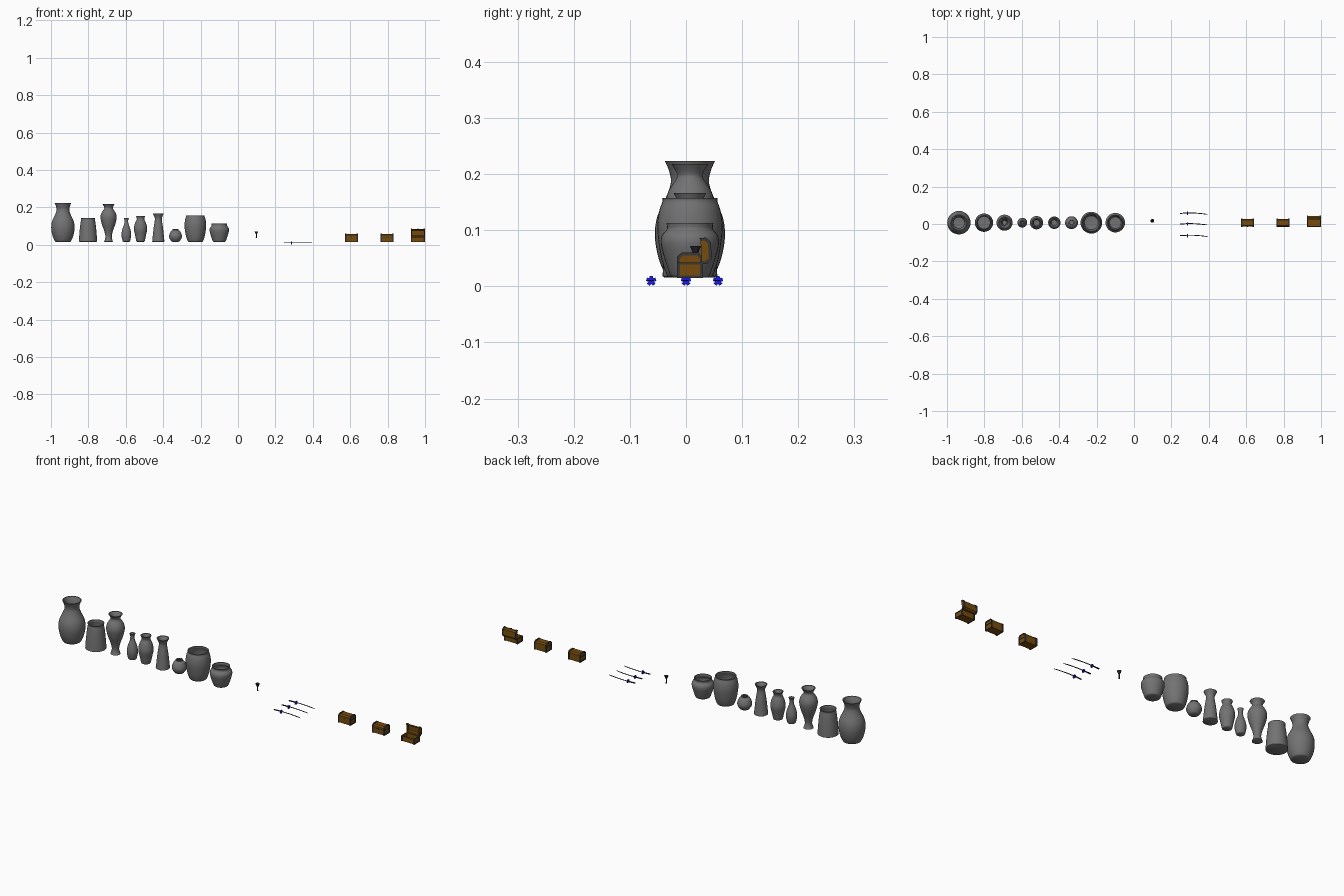
import bpy, bmesh, math
from mathutils import Vector, Matrix

if "Cube" in bpy.data.objects:
    bpy.data.objects.remove(bpy.data.objects["Cube"])


def material(name, rgb):
    m = bpy.data.materials.new(name)
    m.diffuse_color = (*rgb, 1)
    m.use_nodes = True
    m.node_tree.nodes["Principled BSDF"].inputs["Base Color"].default_value = m.diffuse_color
    return m


CLAY = material("clay", (0.17, 0.17, 0.17))
WOOD = material("wood", (0.18, 0.07, 0.004))
IRON = material("iron", (0.04, 0.04, 0.04))
BLUE = material("blue", (0.01, 0.01, 0.8))
DARK = material("dark", (0.02, 0.02, 0.02))


def finish(name, bm, mat=None, smooth=None):
    bmesh.ops.recalc_face_normals(bm, faces=bm.faces)
    me = bpy.data.meshes.new(name)
    bm.to_mesh(me)
    bm.free()
    ob = bpy.data.objects.new(name, me)
    bpy.context.collection.objects.link(ob)
    if mat:
        me.materials.append(mat)
    if smooth:
        bpy.ops.object.select_all(action='DESELECT')
        ob.select_set(True)
        bpy.context.view_layer.objects.active = ob
        bpy.ops.object.shade_smooth_by_angle(angle=math.radians(smooth))
    return ob


def lathe(name, x, y, pts, mat=None, seg=32):
    bm = bmesh.new()
    rings = [[bm.verts.new((x + r * math.cos(2 * math.pi * i / seg),
                            y + r * math.sin(2 * math.pi * i / seg), z))
              for i in range(seg)] for r, z in pts]
    for a, b in zip(rings, rings[1:]):
        for i in range(seg):
            j = (i + 1) % seg
            bm.faces.new((a[i], a[j], b[j], b[i]))
    bm.faces.new(rings[0])
    bm.faces.new(rings[-1])
    return finish(name, bm, mat, 50)


def spline(pts, n=4):
    # Catmull-Rom smoothing of a (radius, height) profile
    p = [Vector(q) for q in [pts[0], *pts, pts[-1]]]
    out = []
    for i in range(1, len(p) - 2):
        a, b, c, d = p[i - 1:i + 3]
        for k in range(n):
            t = k / n
            out.append(0.5 * (2 * b + (c - a) * t + (2 * a - 5 * b + 4 * c - d) * t * t
                              + (3 * b - a - 3 * c + d) * t ** 3))
    return [tuple(q) for q in out + [p[-1]]]


def prism(name, profile, x0, x1, mat, rot=None):
    # (y, z) outline extruded along x
    bm = bmesh.new()
    a = [bm.verts.new((x0, *q)) for q in profile]
    b = [bm.verts.new((x1, *q)) for q in profile]
    n = len(profile)
    bm.faces.new(a)
    bm.faces.new(b)
    for i in range(n):
        j = (i + 1) % n
        bm.faces.new((a[i], a[j], b[j], b[i]))
    if rot:
        pivot, ang = rot
        bmesh.ops.rotate(bm, verts=bm.verts, cent=pivot, matrix=Matrix.Rotation(ang, 3, 'X'))
    return finish(name, bm, mat)


def rect(y0, y1, z0, z1):
    return [(y0, z0), (y1, z0), (y1, z1), (y0, z1)]


# vases: centre x and outer profile (radius, z)
F = 0.016
VASES = [
    (-0.936, [(.042, F), (.056, .05), (.0625, .09), (.058, .125), (.042, .16), (.034, .185), (.037, .205), (.0445, .223)]),
    (-0.802, [(.049, F), (.046, .06), (.041, .11), (.037, .135), (.039, .143)]),
    (-0.692, [(.024, F), (.017, .04), (.022, .07), (.036, .11), (.043, .145), (.038, .17), (.024, .192), (.024, .203), (.033, .218)]),
    (-0.597, [(.019, F), (.026, .05), (.022, .08), (.012, .11), (.010, .13), (.014, .144)]),
    (-0.521, [(.022, F), (.029, .05), (.0355, .085), (.029, .117), (.020, .137), (.025, .155)]),
    (-0.426, [(.033, F), (.031, .035), (.025, .09), (.019, .13), (.020, .147), (.029, .166)]),
    (-0.334, [(.020, F), (.032, .034), (.034, .05), (.026, .07), (.016, .078), (.017, .083)]),
    (-0.228, [(.040, F), (.051, .05), (.058, .10), (.055, .133), (.049, .151), (.0495, .157)]),
    (-0.100, [(.034, F), (.044, .045), (.0515, .074), (.050, .090), (.041, .102), (.042, .113)]),
]
for k, (x, prof) in enumerate(VASES, 1):
    outer = spline(prof)
    inner = [(r - 0.005, z if z > prof[-1][1] - .001 else max(z, F + .005)) for r, z in reversed(outer)]
    foot = [(outer[0][0] - .003, F), (outer[0][0], F + .002)]
    lathe(f"vase_{k}", x, 0.007, foot + outer[1:] + inner, CLAY)

# small goblet
lathe("goblet", 0.098, 0.017, [(.004, .035), (.003, .040), (.003, .056), (.006, .062), (.010, .072),
                               (.008, .072), (.003, .062)], DARK, 12)


# slightly curved swords lying flat
def sword_strip(name, yc, x0, x1, width, thick, mat, tip=1.0, n=8):
    bm = bmesh.new()
    rings = []
    for i in range(n + 1):
        t = i / n
        x = x0 + (x1 - x0) * t
        y = yc + 0.002 - 0.9 * (x - 0.30) ** 2
        w = width / 2 * (tip if i == n else 1)
        rings.append([bm.verts.new((x, y + sy * w, 0.0105 + sz * thick / 2))
                      for sy, sz in ((-1, -1), (1, -1), (1, 1), (-1, 1))])
    for a, b in zip(rings, rings[1:]):
        for i in range(4):
            j = (i + 1) % 4
            bm.faces.new((a[i], a[j], b[j], b[i]))
    bm.faces.new(rings[0])
    bm.faces.new(rings[-1])
    finish(name, bm, mat)


for k, yc in enumerate((-0.062, 0.0, 0.057), 1):
    sword_strip(f"sword_handle_{k}", yc, 0.246, 0.286, 0.005, 0.004, DARK)
    sword_strip(f"sword_blade_{k}", yc, 0.286, 0.396, 0.0045, 0.0016, DARK, 0.15)
    # five-lobed guard
    flower = []
    for i in range(15):
        a = 2 * math.pi * (i // 3 + (-.27, .27, .5)[i % 3]) / 5 + math.pi / 2
        r = (0.0093, 0.0093, 0.0055)[i % 3]
        flower.append((yc + r * math.cos(a), 0.0098 + r * math.sin(a)))
    prism(f"sword_guard_{k}", flower, 0.2835, 0.2875, BLUE)


# treasure chests
YF, YB, SEAM = -0.014, 0.028, 0.042


def lid_profile(o=0.0):
    return [(YF - o, SEAM), (YF - o, .051 + o / 2), (YF + .006, .058 + o), (YB - .006, .058 + o),
            (YB + o, .051 + o / 2), (YB + o, SEAM)]


def chest(k, xc, half, opened):
    x0, x1 = xc - half, xc + half
    w = 0.003
    nm = f"chest_{k}_"
    # hollow body
    prism(nm + "floor", rect(YF, YB, F, F + w), x0, x1, WOOD)
    prism(nm + "front", rect(YF, YF + w, F, SEAM), x0, x1, WOOD)
    prism(nm + "back", rect(YB - w, YB, F, SEAM), x0, x1, WOOD)
    for s, a in (("left", x0), ("right", x1 - w)):
        prism(nm + "side_" + s, rect(YF, YB, F, SEAM), a, a + w, WOOD)
    # lid shell
    rot = ((xc, YB, SEAM), math.radians(-87)) if opened else None
    out = lid_profile()
    inn = [(YF + w, SEAM), (YF + w, .049), (YF + .008, .055), (YB - .008, .055), (YB - w, .049), (YB - w, SEAM)]
    prism(nm + "lid", out + inn[::-1], x0, x1, WOOD, rot)
    for s, a in (("left", x0), ("right", x1 - w)):
        prism(nm + "lid_end_" + s, out, a, a + w, WOOD, rot)
    # iron corner posts, lid straps and rails
    o, b = 0.0022, 0.005
    for s, a, c in (("left", x0 - o, x0 + b), ("right", x1 - b, x1 + o)):
        prism(nm + "post_front_" + s, rect(YF - o, YF + w, F - .001, SEAM), a, c, IRON)
        prism(nm + "post_back_" + s, rect(YB - w, YB + o, F - .001, SEAM), a, c, IRON)
        prism(nm + "strap_" + s, lid_profile(o) + inn[::-1], a, c, IRON, rot)
        ends = (a, a + o) if s == "left" else (c - o, c)
        prism(nm + "base_rail_" + s, rect(YF, YB, F - .001, F + .003), *ends, IRON)
        prism(nm + "top_rail_" + s, rect(YF, YB, SEAM - .003, SEAM), *ends, IRON)
    if k > 1:
        prism(nm + "seam_band", rect(YF - .001, YF, SEAM - .003, SEAM), x0, x1, IRON)
    # latch on the front of the lid
    mid = (xc - .003, xc + .003)
    prism(nm + "latch", rect(YF - .002, YF, SEAM - .002, SEAM + .004), *mid, IRON, rot)


chest(1, 0.607, 0.032, False)
chest(2, 0.797, 0.032, False)
chest(3, 0.962, 0.0355, True)
